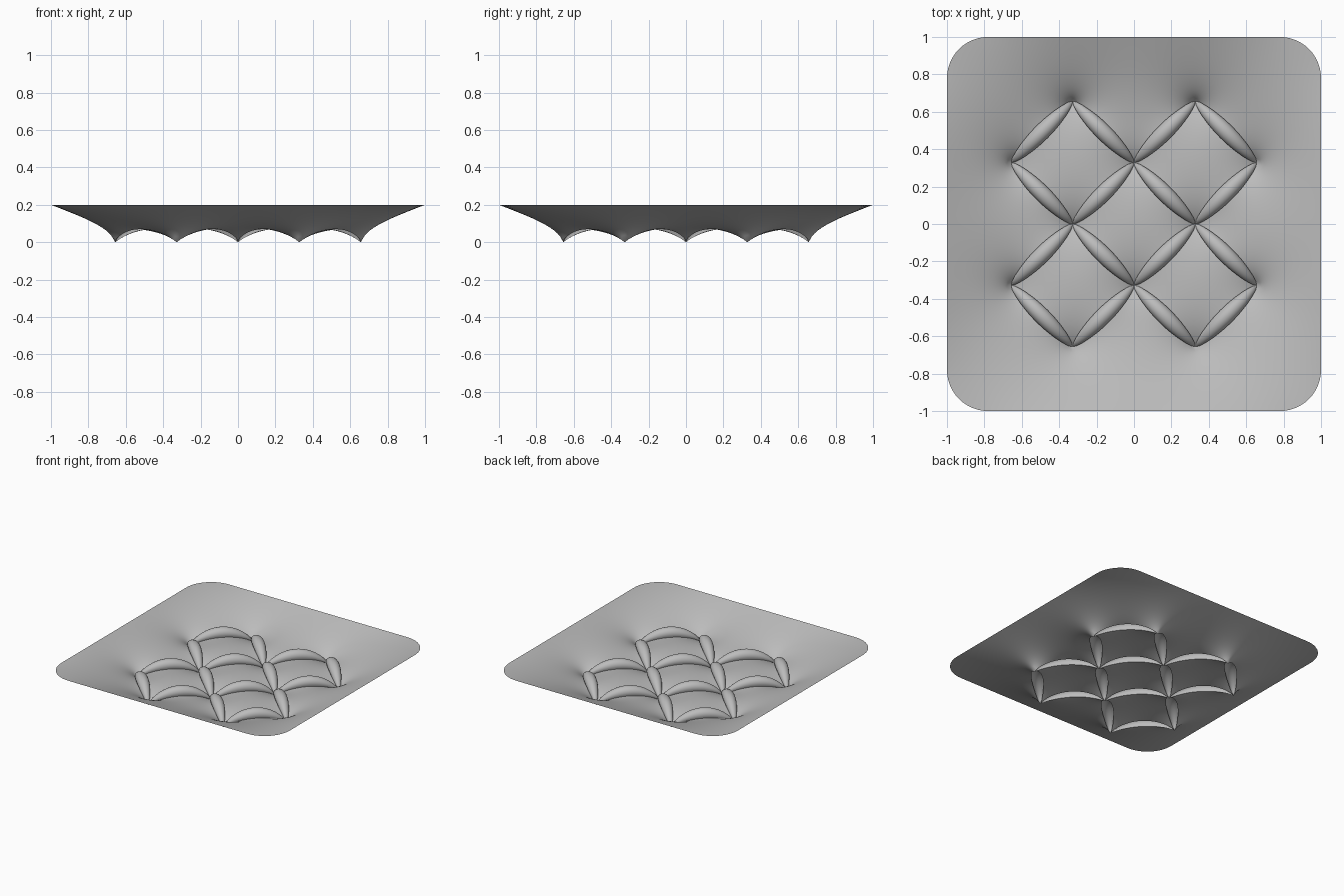
import bpy, math
from mathutils import Vector
from mathutils.geometry import delaunay_2d_cdt

if "Cube" in bpy.data.objects:
    bpy.data.objects.remove(bpy.data.objects["Cube"])

A = 0.328                      # half diagonal of one diamond
RIM, ARCH, W = 0.2, 0.07, 0.04  # rim height, seam arch height, half pleat width
PRESSURE = 1.6                 # puffiness of the diamonds
SEG = 26
CENTRES = [(0, 0)] + [(i * A, j * A) for i in (-1, 1) for j in (-1, 1)]

mat = bpy.data.materials.new("grey fabric")
mat.diffuse_color = (0.5, 0.5, 0.5, 1)
mat.use_nodes = True
mat.node_tree.nodes["Principled BSDF"].inputs["Base Color"].default_value = mat.diffuse_color


def make(name, verts, faces):
    me = bpy.data.meshes.new(name)
    me.from_pydata(verts, [], faces)
    me.materials.append(mat)
    me.polygons.foreach_set("use_smooth", [True] * len(me.polygons))
    ob = bpy.data.objects.new(name, me)
    bpy.context.collection.objects.link(ob)


def width(t):
    return W * max(0, math.sin(math.pi * t)) ** 0.6


def arch(t):
    return ARCH * max(0, 4 * t * (1 - t)) ** 0.8


# seams: the four sides of each outer diamond
seams = []
for cx, cy in CENTRES[1:]:
    p = [Vector((cx + A * dx, cy + A * dy)) for dx, dy in ((1, 0), (0, 1), (-1, 0), (0, -1))]
    seams += [(p[i], p[(i + 1) % 4]) for i in range(4)]


def axes(a, b):
    d = (b - a).normalized()
    return d, Vector((-d.y, d.x)), (b - a).length


def in_pleat(q, margin=0.0):
    for a, b in seams:
        d, n, L = axes(a, b)
        t = (q - a).dot(d) / L
        if -margin < t * L < L + margin:
            if abs((q - a).dot(n)) < width(min(1, max(0, t))) + margin:
                return True
    return False


# fixed points: rim and both edges of every pleat
pts, heights, edges = [], [], []


def loop(points):
    s = len(pts)
    for q, z in points:
        pts.append(q)
        heights.append(z)
    edges.extend((s + i, s + (i + 1) % len(points)) for i in range(len(points)))


R = 0.22
rim = []
for k, (sx, sy) in enumerate(((1, 1), (-1, 1), (-1, -1), (1, -1))):
    for i in range(13):
        t = math.pi / 2 * (k + i / 12)
        rim.append(Vector((sx * (1 - R) + R * math.cos(t), sy * (1 - R) + R * math.sin(t))))
full = []
for i, q in enumerate(rim):
    nx = rim[(i + 1) % len(rim)]
    m = max(1, round((nx - q).length / 0.04))
    full += [(q.lerp(nx, j / m), RIM) for j in range(m)]
loop(full)

for a, b in seams:
    d, n, L = axes(a, b)
    ts = [i / SEG for i in range(SEG + 1)]
    side = [(a + d * L * t - n * width(t), arch(t)) for t in ts]
    side += [(a + d * L * t + n * width(t), arch(t)) for t in ts[-2:0:-1]]
    loop(side)

# free points: grid over the sheet
N = 70
for i in range(-N, N + 1):
    for j in range(-N, N + 1):
        q = Vector((i / N + (j % 2) * 0.5 / N, j / N))
        ax, ay = abs(q.x), abs(q.y)
        if max(ax, ay) > 0.985:
            continue
        if ax > 1 - R and ay > 1 - R and math.hypot(ax - 1 + R, ay - 1 + R) > R - 0.015:
            continue
        if not in_pleat(q, 0.007):
            pts.append(q)

vo, _, fo, ov, _, _ = delaunay_2d_cdt(pts, edges, [], 0, 1e-5)
faces = [f for f in fo if not in_pleat((vo[f[0]] + vo[f[1]] + vo[f[2]]) / 3)]

# relax the sheet like a stretched, slightly inflated membrane
z = [0.08] * len(vo)
fixed = [False] * len(vo)
for i, src in enumerate(ov):
    for s in src:
        if s < len(heights):
            z[i], fixed[i] = heights[s], True
wts = [dict() for _ in vo]
load = [0.0] * len(vo)
for f in faces:
    c = (vo[f[0]] + vo[f[1]] + vo[f[2]]) / 3
    puff = any(abs(c.x - x) + abs(c.y - y) < A for x, y in CENTRES)
    for k in range(3):
        i, j, o = f[k], f[(k + 1) % 3], f[(k + 2) % 3]
        e, g = vo[i] - vo[o], vo[j] - vo[o]
        cr = abs(e.x * g.y - e.y * g.x)
        if cr < 1e-9:
            continue
        w = min(10, 0.5 * e.dot(g) / cr)
        wts[i][j] = wts[i].get(j, 0) + w
        wts[j][i] = wts[j].get(i, 0) + w
        if puff:
            load[i] += PRESSURE * cr / 6
rows = []
for i in range(len(vo)):
    if not fixed[i]:
        nb = [(j, max(w, 1e-3)) for j, w in wts[i].items()]
        if nb:
            rows.append((i, nb, sum(w for _, w in nb), load[i]))
for _ in range(130):
    for i, nb, total, ld in rows:
        s = ld
        for j, w in nb:
            s += w * z[j]
        z[i] += 1.8 * (s / total - z[i])

make("tufted_sheet", [(v.x, v.y, h) for v, h in zip(vo, z)], faces)

# rolled pleats: open tubes bulging above the seams
K, T0 = 14, math.radians(25)
verts, quads = [], []
for a, b in seams:
    d, n, L = axes(a, b)
    s = len(verts)
    for i in range(SEG + 1):
        t = i / SEG
        r = width(t) / math.cos(T0)
        for k in range(K + 1):
            th = -T0 + (math.pi + 2 * T0) * k / K
            q = a + d * L * t - n * r * math.cos(th)
            verts.append((q.x, q.y, arch(t) + r * (math.sin(th) + math.sin(T0))))
    for i in range(SEG):
        for k in range(K):
            o = s + i * (K + 1) + k
            quads.append((o, o + K + 1, o + K + 2, o + 1))
make("pleat_rolls", verts, quads)
